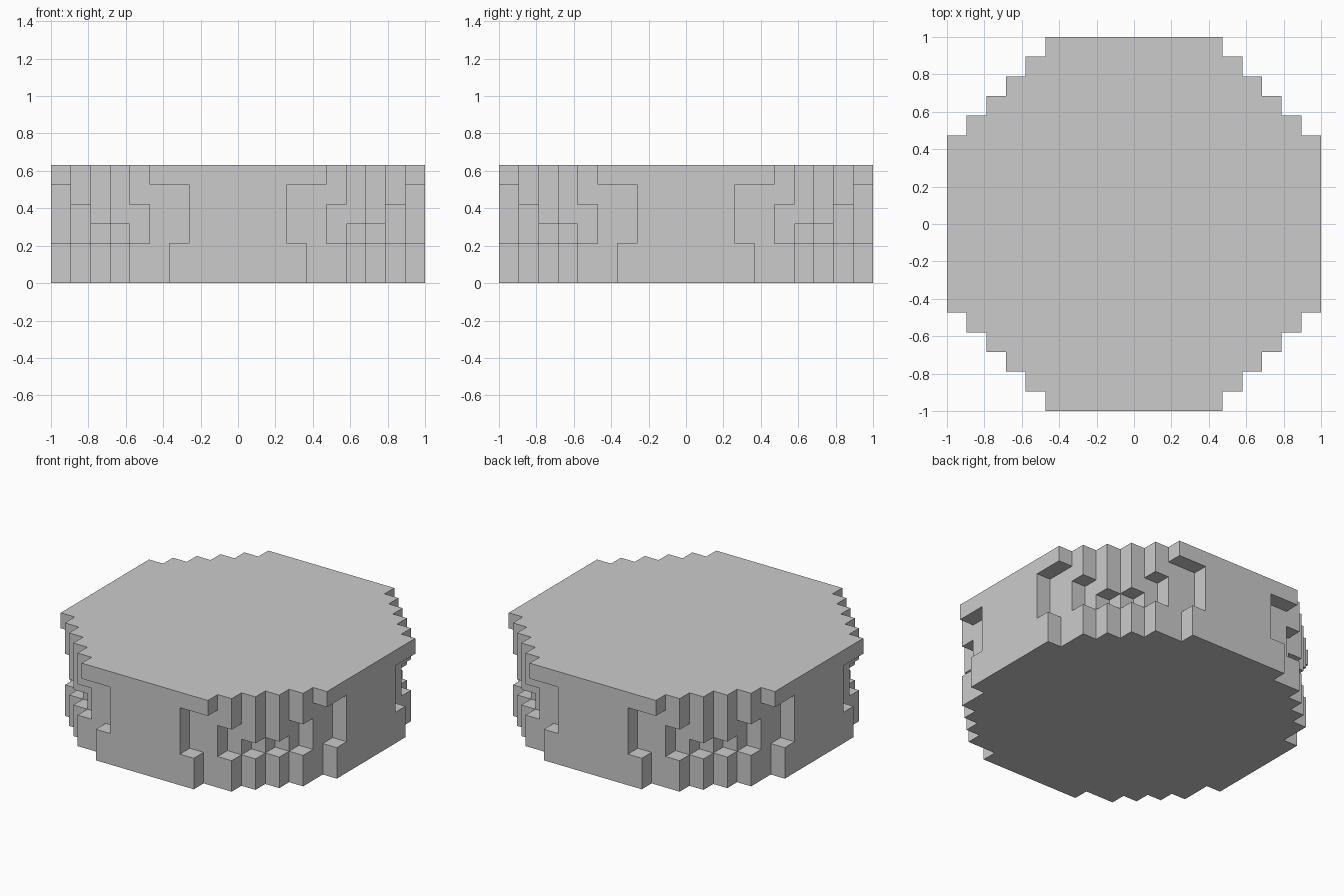
import bpy, bmesh, math
from mathutils import Vector

if "Cube" in bpy.data.objects:
    bpy.data.objects.remove(bpy.data.objects["Cube"])

U = 2 / 19   # one block

# Half-extent (in blocks from the centre) of rows 0..9, for each layer upwards
BASE = [9, 9, 9, 9, 8, 8, 7, 6, 5, 3]
LAYERS = [
    BASE,
    BASE,
    [9, 9, 9, 8, 8, 7, 6, 5, 4, 2],   # deepest recess
    [9, 9, 9, 8, 8, 7, 7, 6, 4, 2],
    [9, 9, 9, 8, 8, 8, 7, 6, 5, 2],
    [9, 9, 9, 9, 9, 8, 7, 6, 5, 4],   # overhanging top
]


def filled(x, y, z):
    return (0 <= z < len(LAYERS) and abs(y) <= 9
            and abs(x) <= LAYERS[z][abs(y)])


def add_face(bm, centre, n):
    """Square block face with outward normal n."""
    n = Vector(n)
    a = Vector((n.y, n.z, n.x))
    b = n.cross(a)
    c = Vector(centre) + n * 0.5
    bm.faces.new([bm.verts.new((c + a * s * 0.5 + b * t * 0.5) * U)
                  for s, t in ((-1, -1), (1, -1), (1, 1), (-1, 1))])


# Outer skin of the stacked block layers
bm = bmesh.new()
DIRS = [(1, 0, 0), (-1, 0, 0), (0, 1, 0), (0, -1, 0), (0, 0, 1), (0, 0, -1)]
for z in range(len(LAYERS)):
    for y in range(-9, 10):
        w = LAYERS[z][abs(y)]
        for x in range(-w, w + 1):
            for d in DIRS:
                if not filled(x + d[0], y + d[1], z + d[2]):
                    add_face(bm, (x, y, z + 0.5), d)

# Merge the squares into clean flat faces
bmesh.ops.remove_doubles(bm, verts=bm.verts, dist=1e-4)
bmesh.ops.dissolve_limit(bm, angle_limit=math.radians(1),
                         verts=bm.verts, edges=bm.edges)

mesh = bpy.data.meshes.new("stepped_disc")
bm.to_mesh(mesh)
bm.free()
bpy.context.collection.objects.link(bpy.data.objects.new("stepped_disc", mesh))
